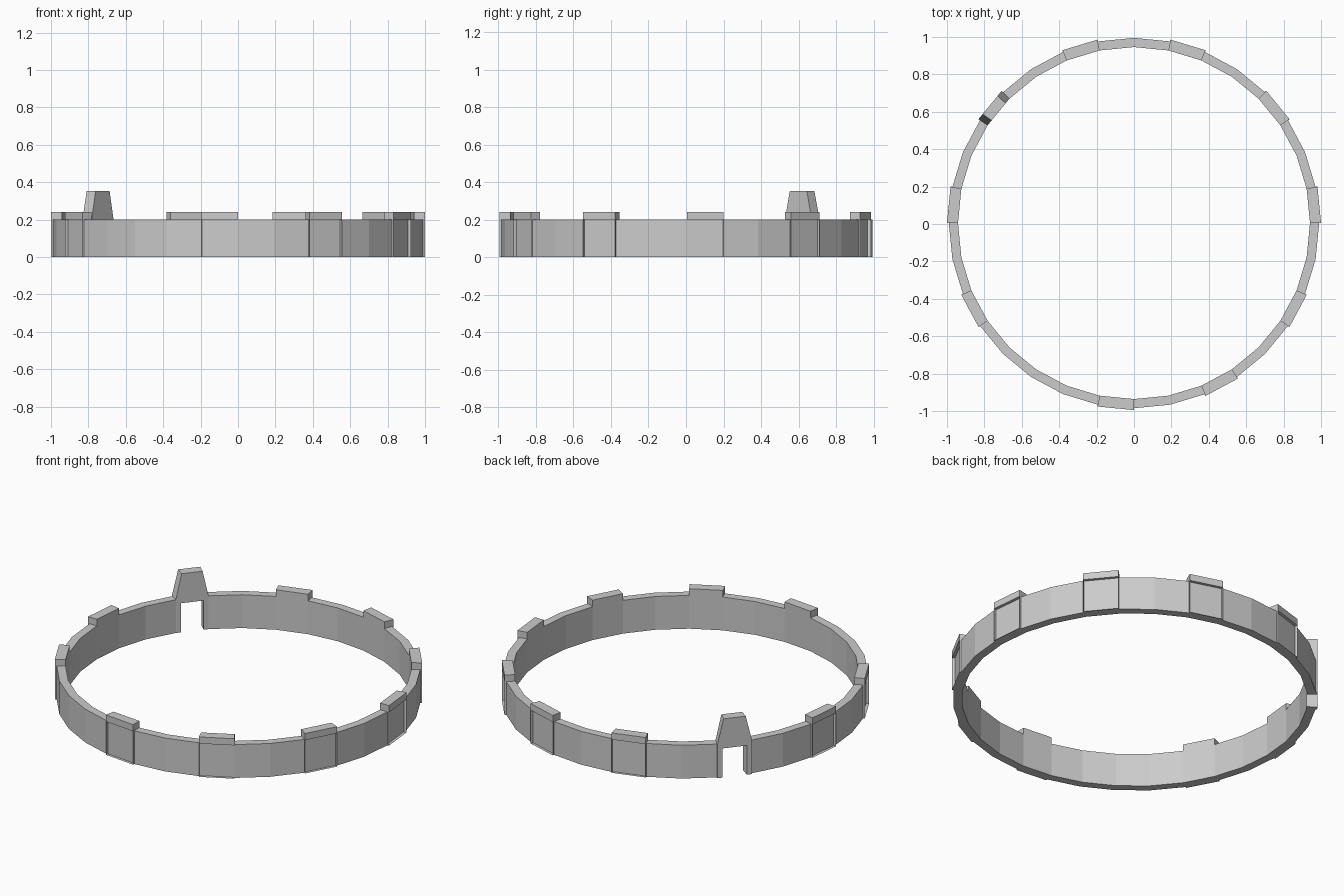
import bpy, bmesh
from math import cos, sin, tau
from mathutils import Vector

if "Cube" in bpy.data.objects:
    bpy.data.objects.remove(bpy.data.objects["Cube"], do_unlink=True)

SIDES = 32
INNER, WALL, PANEL = 0.941, 0.99, 1.0
HEIGHT, CREST = 0.2, 0.24
OFFSET_Y = 0.005
WINDOWS = (0, 3, 6, 9, 15, 18, 23, 26, 29)
DOOR = 12

stone = bpy.data.materials.new("grey stone")
stone.use_nodes = True
stone.diffuse_color = (0.6, 0.6, 0.6, 1)
stone.node_tree.nodes["Principled BSDF"].inputs["Base Color"].default_value = (0.6, 0.6, 0.6, 1)


def corner(radius, side, z):
    a = tau * side / SIDES
    return Vector((radius * cos(a), radius * sin(a) + OFFSET_Y, z))


def block(bm, side, z0, z1, outer, f0=0.0, f1=1.0, taper=0.0, caps=True):
    """Solid piece of one side, between fractions f0 and f1 of its length."""
    def level(z, t):
        pts = []
        for r, f in ((outer, f0 + t), (outer, f1 - t), (INNER, f1 - t), (INNER, f0 + t)):
            pts.append(bm.verts.new(corner(r, side, z).lerp(corner(r, side + 1, z), f)))
        return pts
    lo, hi = level(z0, 0), level(z1, taper)
    bm.faces.new(lo[::-1])
    bm.faces.new(hi)
    front = None
    for i in range(4):
        if i % 2 and not caps:
            continue
        j = (i + 1) % 4
        face = bm.faces.new((lo[i], lo[j], hi[j], hi[i]))
        front = front or face
    return front


def finish(bm, name):
    mesh = bpy.data.meshes.new(name)
    bm.to_mesh(mesh)
    bm.free()
    mesh.materials.append(stone)
    obj = bpy.data.objects.new(name, mesh)
    bpy.context.collection.objects.link(obj)


# Plain stretches of the ring wall
bm = bmesh.new()
for s in range(SIDES):
    if s not in WINDOWS and s != DOOR:
        block(bm, s, 0, HEIGHT, WALL, caps=False)
bmesh.ops.remove_doubles(bm, verts=bm.verts, dist=0.0001)
finish(bm, "ring_wall")

# Raised panels with a recessed blind window and a low crest
for n, s in enumerate(WINDOWS, 1):
    bm = bmesh.new()
    front = block(bm, s, 0, HEIGHT, PANEL)
    bmesh.ops.inset_individual(bm, faces=[front], thickness=0.028)
    bmesh.ops.inset_individual(bm, faces=[front], thickness=0, depth=-0.017)
    block(bm, s, HEIGHT, CREST, PANEL)
    finish(bm, f"window_panel_{n}")

# Doorway: two jambs and a lintel around an open passage
bm = bmesh.new()
block(bm, DOOR, 0, HEIGHT, PANEL, 0, 0.15)
block(bm, DOOR, 0, HEIGHT, PANEL, 0.85, 1)
block(bm, DOOR, 0.175, HEIGHT, PANEL, 0.15, 0.85)
finish(bm, "doorway")

# Tapered gable above the doorway
bm = bmesh.new()
block(bm, DOOR, HEIGHT, 0.352, PANEL, taper=0.18)
finish(bm, "door_gable")
